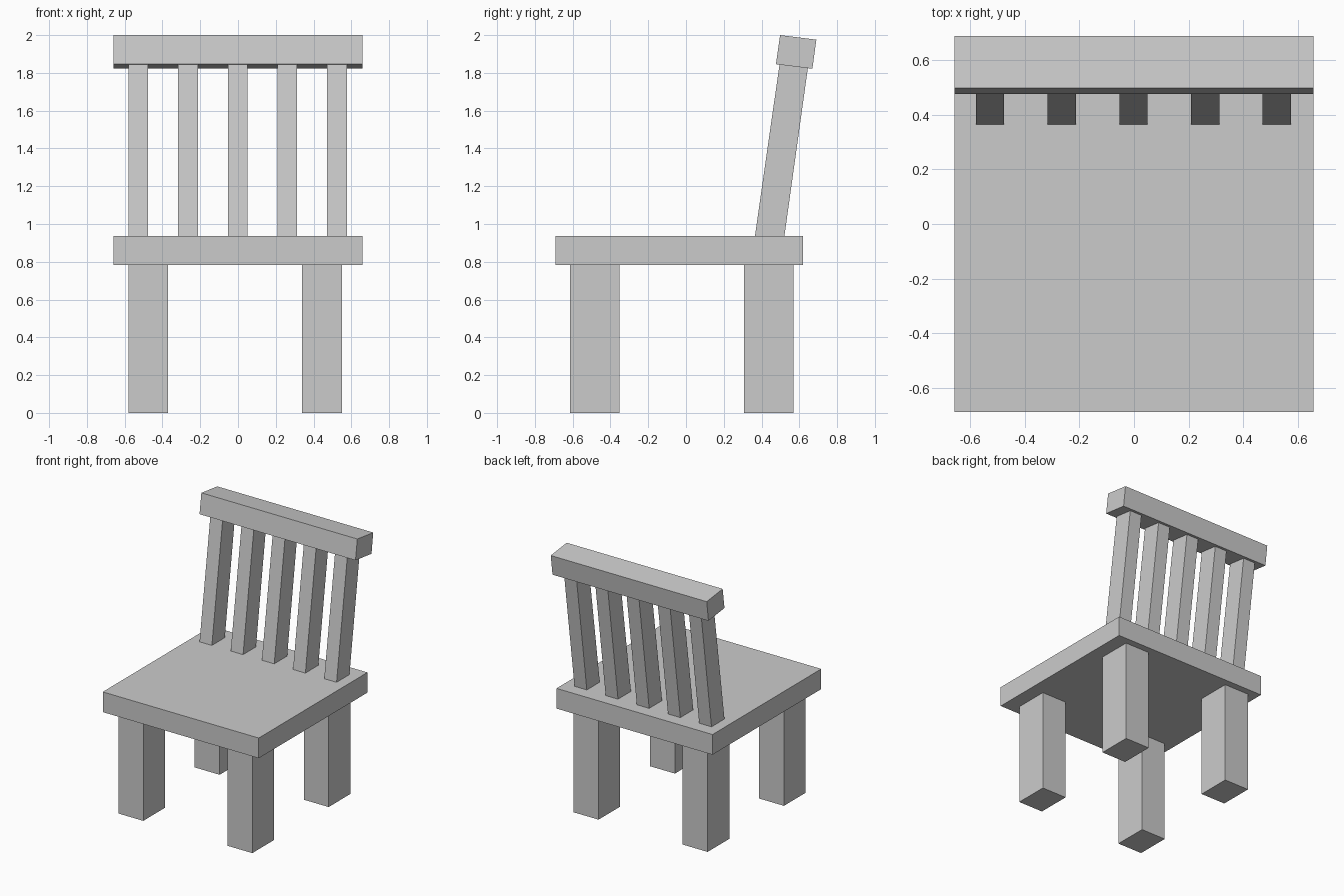
import bpy

if "Cube" in bpy.data.objects:
    bpy.data.objects.remove(bpy.data.objects["Cube"])


def prism(name, profile, x0, x1):
    """Extrude a (y, z) side profile, counter-clockwise seen from +x, from x0 to x1."""
    n = len(profile)
    verts = [(x, y, z) for x in (x0, x1) for y, z in profile]
    faces = [tuple(reversed(range(n))), tuple(range(n, 2 * n))]
    faces += [(i, (i + 1) % n, n + (i + 1) % n, n + i) for i in range(n)]
    mesh = bpy.data.meshes.new(name)
    mesh.from_pydata(verts, [], faces)
    obj = bpy.data.objects.new(name, mesh)
    bpy.context.collection.objects.link(obj)
    return obj


def box(name, x, y, z):
    profile = [(y[0], z[0]), (y[1], z[0]), (y[1], z[1]), (y[0], z[1])]
    return prism(name, profile, *x)


SEAT_BOTTOM, SEAT_TOP = 0.782, 0.936

# Seat slab
box("seat", (-0.658, 0.658), (-0.69, 0.62), (SEAT_BOTTOM, SEAT_TOP))

# Four legs
for end, y in (("front", (-0.613, -0.352)), ("back", (0.307, 0.568))):
    for side, x in (("left", (-0.58, -0.37)), ("right", (0.34, 0.55))):
        box(f"{end}_{side}_leg", x, y, (0, SEAT_BOTTOM))

# Leaning back slats, from the seat up to the underside of the rail
slat = [(0.365, SEAT_TOP), (0.521, SEAT_TOP), (0.645, 1.825), (0.495, 1.844)]
for i in range(5):
    cx = -0.528 + i * 0.263
    prism(f"back_slat_{i + 1}", slat, cx - 0.052, cx + 0.052)

# Tilted top rail
rail = [(0.476, 1.846), (0.669, 1.822), (0.69, 1.976), (0.498, 2.0)]
prism("top_rail", rail, -0.658, 0.658)
